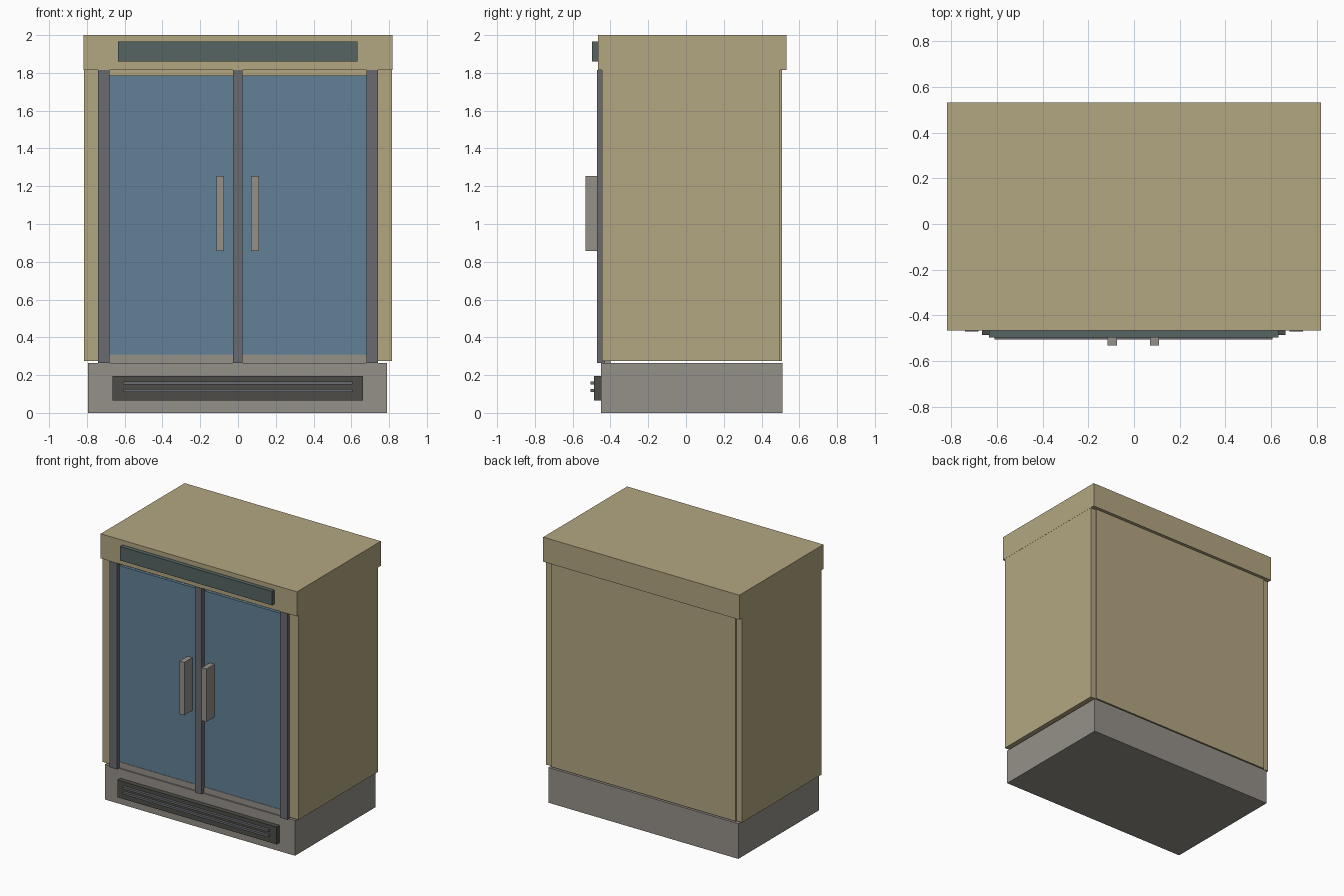
import bpy

if "Cube" in bpy.data.objects:
    bpy.data.objects.remove(bpy.data.objects["Cube"])


def material(name, rgb):
    m = bpy.data.materials.new(name)
    m.diffuse_color = (*rgb, 1)
    m.use_nodes = True
    m.node_tree.nodes["Principled BSDF"].inputs["Base Color"].default_value = m.diffuse_color
    return m


TAN = material("tan", (0.45, 0.38, 0.22))
GREY = material("warm_grey", (0.30, 0.28, 0.25))
STEEL = material("dark_steel", (0.14, 0.145, 0.16))
BLUE = material("blue_glass", (0.12, 0.22, 0.31))
TEAL = material("teal", (0.09, 0.13, 0.12))
DARK = material("dark_grille", (0.075, 0.073, 0.065))


def box(name, x, y, z, mat):
    """Box given by its (min, max) range on each axis."""
    bpy.ops.mesh.primitive_cube_add(size=1, location=[sum(r) / 2 for r in (x, y, z)])
    ob = bpy.context.object
    ob.name = name
    ob.scale = [r[1] - r[0] for r in (x, y, z)]
    bpy.ops.object.transform_apply(location=False, rotation=False, scale=True)
    ob.data.materials.append(mat)
    return ob


# Plinth and the vent grille with two slats
box("base", (-0.793, 0.79), (-0.45, 0.51), (0, 0.265), GREY)
box("vent_panel", (-0.665, 0.662), (-0.486, -0.45), (0.065, 0.195), DARK)
for i, z in enumerate((0.118, 0.158)):
    box(f"vent_slat_{i + 1}", (-0.61, 0.606), (-0.505, -0.486), (z - 0.008, z + 0.008), STEEL)

# Hollow cabinet: floor, back, sides and overhanging header
box("cabinet_floor", (-0.74, 0.74), (-0.40, 0.48), (0.275, 0.30), TAN)
box("back_panel", (-0.77, 0.77), (0.45, 0.508), (0.275, 1.815), TAN)
for side, s in (("left", -1), ("right", 1)):
    box(f"{side}_wall", sorted((s * 0.74, s * 0.816)), (-0.445, 0.498), (0.275, 1.815), TAN)
    # Door posts
    box(f"{side}_post", sorted((s * 0.68, s * 0.74)), (-0.47, -0.43), (0.265, 1.815), STEEL)
box("header", (-0.817, 0.817), (-0.466, 0.532), (1.815, 2.0), TAN)
box("header_panel", (-0.635, 0.632), (-0.497, -0.466), (1.86, 1.965), TEAL)

# Door sill, glass, centre post and pull handles
box("door_sill", (-0.68, 0.68), (-0.44, -0.40), (0.265, 0.31), GREY)
box("centre_post", (-0.027, 0.025), (-0.47, -0.43), (0.265, 1.815), STEEL)
for side, x, h in (("left", (-0.68, -0.027), -0.095), ("right", (0.025, 0.68), 0.09)):
    box(f"{side}_glass_door", x, (-0.437, -0.415), (0.31, 1.785), BLUE)
    box(f"{side}_handle", (h - 0.02, h + 0.02), (-0.532, -0.437), (0.857, 1.255), GREY)
